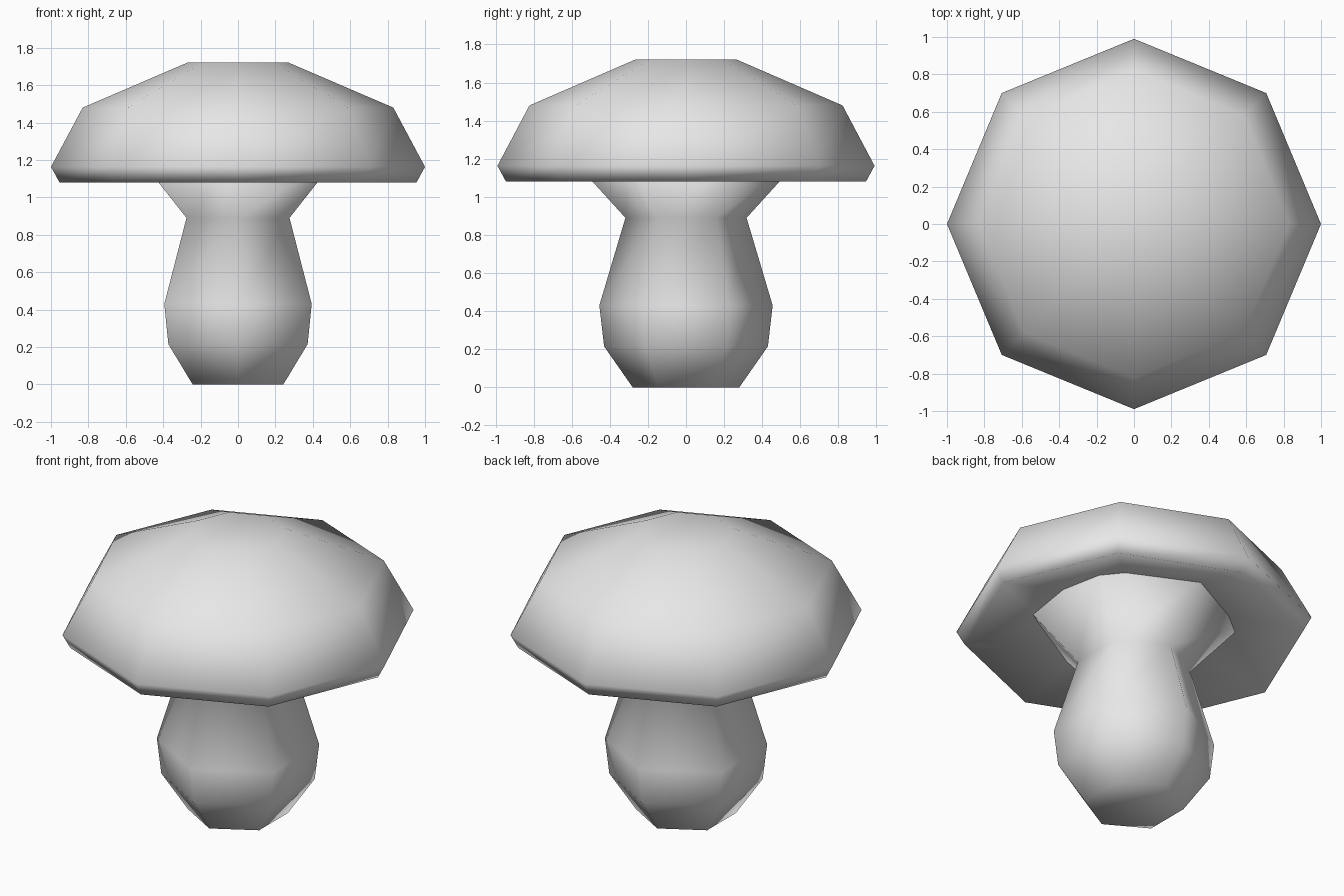
import bpy, bmesh, math

if "Cube" in bpy.data.objects:
    bpy.data.objects.remove(bpy.data.objects["Cube"])

grey = bpy.data.materials.new("plain_grey")
grey.diffuse_color = (0.8, 0.8, 0.8, 1)
grey.use_nodes = True
grey.node_tree.nodes["Principled BSDF"].inputs["Base Color"].default_value = grey.diffuse_color


def lathe(name, profile, sides, start):
    """Closed low-poly turned solid from (radius, height) pairs, bottom to top."""
    bm = bmesh.new()
    rings = []
    for r, z in profile:
        rings.append([bm.verts.new((r * math.cos(start + math.tau * i / sides),
                                    r * math.sin(start + math.tau * i / sides), z))
                      for i in range(sides)])
    for low, high in zip(rings, rings[1:]):
        for i in range(sides):
            j = (i + 1) % sides
            bm.faces.new((low[i], low[j], high[j], high[i]))
    bm.faces.new(rings[0][::-1])
    bm.faces.new(rings[-1])
    bmesh.ops.recalc_face_normals(bm, faces=bm.faces)
    for f in bm.faces:
        f.smooth = True
    mesh = bpy.data.meshes.new(name)
    bm.to_mesh(mesh)
    bm.free()
    mesh.materials.append(grey)
    obj = bpy.data.objects.new(name, mesh)
    bpy.context.collection.objects.link(obj)
    return obj


# Six-sided stem with corners on the y axis, flaring into the cap
lathe("stem", [(0.28, 0), (0.43, 0.215), (0.455, 0.43), (0.318, 0.89), (0.60, 1.2)],
      6, math.pi / 2)

# Eight-sided cap with a slightly hollow underside
cap = lathe("cap", [(0.50, 1.2), (0.945, 1.08), (0.99, 1.163), (0.822, 1.48), (0.268, 1.72)],
            8, 0)
cap.scale.x = 1.01
